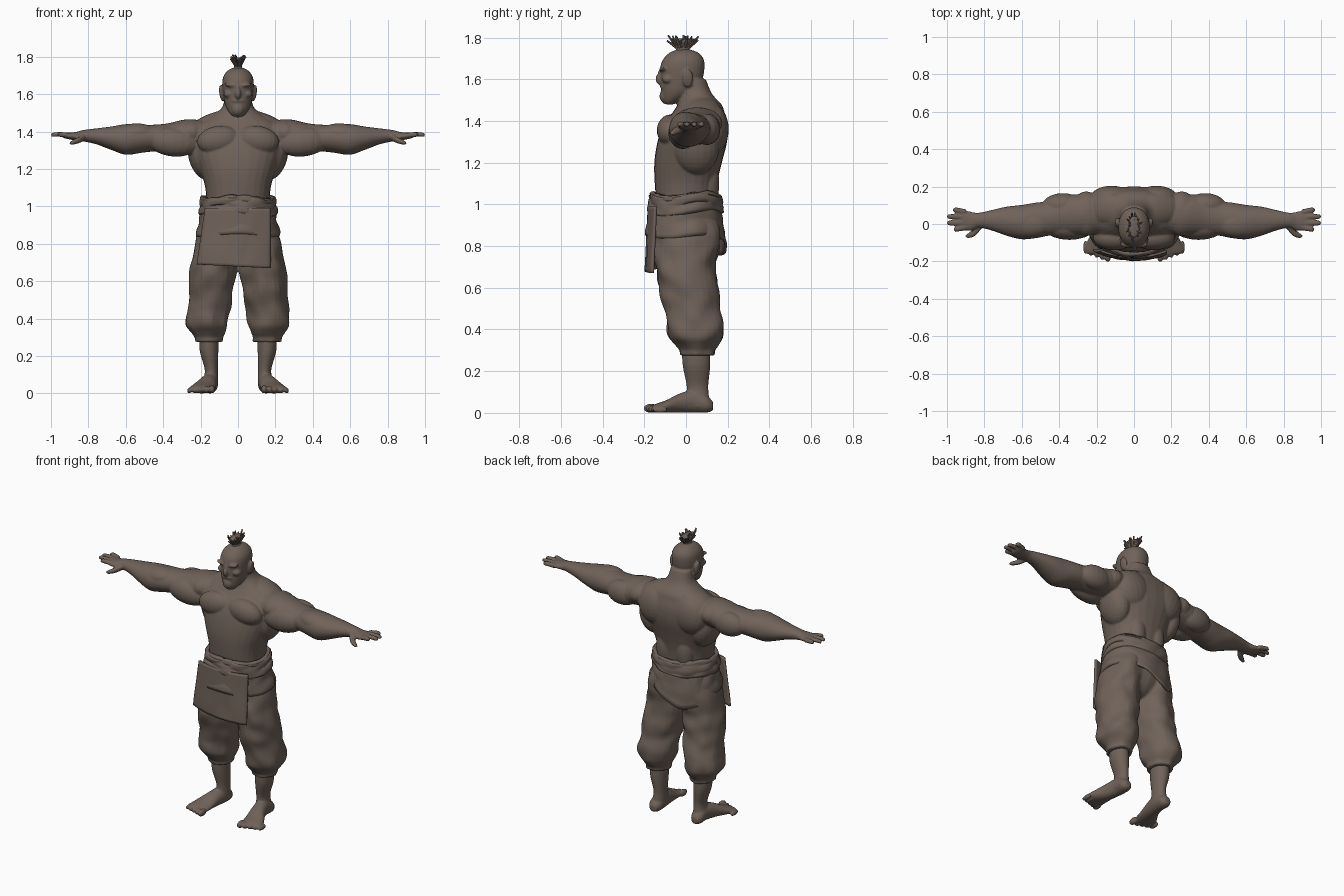
import bpy
import bmesh
import random
from math import sin, cos, pi, tau, copysign
from mathutils import Matrix, Vector, noise

random.seed(4)
cube = bpy.data.objects.get("Cube")
if cube:
    bpy.data.objects.remove(cube, do_unlink=True)

clay = bpy.data.materials.new("warm_brown_clay")
clay.use_nodes = True
clay_colour = (0.16, 0.122, 0.1, 1)
clay.diffuse_color = clay_colour
clay.node_tree.nodes["Principled BSDF"].inputs["Base Color"].default_value = clay_colour

SIDES = 28
SIDE_SIGNS = (1, -1)


def catmull(a, b, c, d, t):
    """Smooth interpolation between stations b and c."""
    return [q + 0.5 * t * (r - p + t * (2 * p - 5 * q + 4 * r - s + t * (3 * (q - r) + s - p)))
            for p, q, r, s in zip(a, b, c, d)]


def loft(bm, axis, stations, side=1, power=1.0, folds=0.0, steps=4):
    """Skin ellipses (position, centre u, centre v, radius u, radius v) along an axis."""
    last = len(stations) - 1
    smooth = []
    for i in range(last):
        near = [stations[max(0, min(last, i + k))] for k in (-1, 0, 1, 2)]
        smooth += [catmull(*near, j / steps) for j in range(steps)]
    smooth.append(stations[last])
    rings = []
    for place, cu, cv, ru, rv in smooth:
        ring = []
        for k in range(SIDES):
            c, s = cos(tau * k / SIDES), sin(tau * k / SIDES)
            u = ru * copysign(abs(c) ** power, c)
            v = rv * copysign(abs(s) ** power, s)
            if folds:
                swell = 1 + folds * noise.noise(Vector((c * 1.5, s * 1.5 + side, place * 11)))
                u, v = u * swell, v * swell
            u, v = cu + u, cv + v
            point = {"x": (place, u, v), "y": (u, place, v), "z": (u, v, place)}[axis]
            ring.append(bm.verts.new((point[0] * side, point[1], point[2])))
        rings.append(ring)
    faces = [bm.faces.new(rings[0]), bm.faces.new(rings[-1])]
    for low, high in zip(rings, rings[1:]):
        for k in range(SIDES):
            n = (k + 1) % SIDES
            faces.append(bm.faces.new((low[k], low[n], high[n], high[k])))
    bmesh.ops.recalc_face_normals(bm, faces=faces)


def blob(bm, centre, radii, turn=0.0, side=1):
    """Ellipsoid muscle or feature, turned about the y axis."""
    x, y, z = centre
    place = Matrix.Translation((x * side, y, z)) @ Matrix.Rotation(turn * side, 4, "Y")
    bmesh.ops.create_uvsphere(bm, u_segments=20, v_segments=14, radius=1,
                              matrix=place @ Matrix.Diagonal((*radii, 1)))


def finish(name, bm, voxel=None, thickness=None, angle=0.9):
    mesh = bpy.data.meshes.new(name)
    bm.to_mesh(mesh)
    bm.free()
    obj = bpy.data.objects.new(name, mesh)
    bpy.context.collection.objects.link(obj)
    mesh.materials.append(clay)
    if voxel:
        remesh = obj.modifiers.new("fuse", "REMESH")
        remesh.mode = "VOXEL"
        remesh.voxel_size = voxel
        remesh.use_smooth_shade = True
        relax = obj.modifiers.new("relax", "SMOOTH")
        relax.iterations = 2
    if thickness:
        solid = obj.modifiers.new("cloth", "SOLIDIFY")
        solid.thickness = thickness
        solid.offset = 0
    bpy.ops.object.select_all(action="DESELECT")
    obj.select_set(True)
    bpy.context.view_layer.objects.active = obj
    bpy.ops.object.shade_smooth_by_angle(angle=angle)
    return obj


# Torso, chest and back muscles
body = bmesh.new()
loft(body, "z", [(0.98, 0, 0, .165, .14), (1.1, 0, 0, .175, .15), (1.2, 0, .01, .205, .162),
                 (1.3, 0, .03, .24, .167), (1.38, 0, .045, .25, .155), (1.44, 0, .06, .22, .125),
                 (1.48, 0, .065, .15, .105), (1.53, 0, .05, .085, .075),
                 (1.6, 0, .03, .07, .065)], power=0.88)
for side in SIDE_SIGNS:
    blob(body, (.105, -.075, 1.355), (.115, .065, .075), .15, side)
    blob(body, (.12, .13, 1.36), (.12, .075, .12), .3, side)
    blob(body, (.19, .05, 1.27), (.075, .11, .13), .25, side)
    blob(body, (.13, .08, 1.45), (.14, .085, .05), .35, side)
    blob(body, (.07, .1, 1.1), (.06, .06, .13), 0, side)

# Arms with shoulder, upper arm and forearm muscles
ARM = [(.18, .05, 1.38, .1, .08), (.28, .05, 1.38, .11, .085), (.37, .045, 1.365, .105, .08),
       (.45, .03, 1.365, .092, .072), (.52, .02, 1.362, .095, .076), (.6, .01, 1.358, .092, .082),
       (.68, .015, 1.365, .078, .062), (.76, .02, 1.375, .055, .042), (.83, .02, 1.378, .04, .03),
       (.87, .015, 1.375, .05, .022), (.92, .02, 1.378, .056, .016), (.935, .02, 1.378, .05, .01)]
for side in SIDE_SIGNS:
    loft(body, "x", ARM, side)
    blob(body, (.255, .055, 1.39), (.09, .12, .075), .25, side)
    blob(body, (.345, -.015, 1.345), (.14, .07, .078), -.1, side)
    blob(body, (.38, .1, 1.36), (.11, .065, .075), 0, side)
    blob(body, (.56, .0, 1.385), (.12, .075, .058), .1, side)

    # Fingers and thumb
    for y, tip in ((.075, .97), (.04, 1.0), (.005, 1.0), (-.028, .965)):
        root = .02 + (y - .02) * .8
        loft(body, "x", [(.9, root, 1.379, .015, .014), (.95, y, 1.385, .014, .013),
                         (tip - .01, y, 1.383, .012, .011), (tip, y, 1.382, .006, .005)], side)
    loft(body, "x", [(.82, -.01, 1.37, .02, .018), (.85, -.042, 1.355, .022, .017),
                     (.885, -.062, 1.342, .014, .012), (.9, -.064, 1.338, .006, .005)], side)

# Head, brow, nose, mouth, beard and ears
loft(body, "z", [(1.48, 0, -.08, .026, .022), (1.5, 0, -.068, .046, .044),
                 (1.54, 0, -.04, .068, .078), (1.6, 0, -.022, .08, .1),
                 (1.66, 0, -.017, .084, .106), (1.7, 0, -.012, .076, .095),
                 (1.73, 0, -.01, .05, .065), (1.745, 0, -.01, .015, .02)], power=0.92)
blob(body, (0, -.126, 1.602), (.016, .02, .028))
blob(body, (0, -.118, 1.625), (.01, .018, .03))
blob(body, (0, -.108, 1.565), (.038, .017, .01))
blob(body, (0, -.095, 1.52), (.036, .032, .038))
for side in SIDE_SIGNS:
    blob(body, (.036, -.108, 1.648), (.038, .02, .011), -.15, side)
    blob(body, (.048, -.085, 1.6), (.03, .03, .022), 0, side)
    blob(body, (.087, .008, 1.605), (.013, .026, .044), .15, side)
finish("body", body, voxel=0.006)

# Bare shins, feet and toes
feet = bmesh.new()
for side in SIDE_SIGNS:
    loft(feet, "z", [(.34, .155, .045, .05, .065), (.23, .155, .05, .05, .066),
                     (.13, .143, .055, .035, .052), (.07, .146, .055, .04, .056),
                     (.03, .15, .055, .04, .056)], side)
    loft(feet, "y", [(.13, .15, .032, .02, .02), (.1, .15, .042, .04, .041),
                     (.04, .15, .055, .043, .054), (-.03, .165, .047, .05, .046),
                     (-.09, .185, .032, .064, .031), (-.14, .195, .023, .068, .022),
                     (-.16, .195, .02, .06, .015)], side)
    for toe in range(5):
        size = .022 - toe * .0018
        blob(feet, (.14 + toe * .03, -.168 + toe * .011, size), (size * .8, .036, size), 0, side)
finish("feet", feet, voxel=0.006)

# Baggy trousers gathered below the knee
trousers = bmesh.new()
for side in SIDE_SIGNS:
    loft(trousers, "z", [(.99, .09, 0, .1, .14), (.85, .105, .01, .11, .155),
                         (.7, .128, 0, .12, .145), (.55, .145, .02, .122, .137),
                         (.45, .157, .04, .116, .132), (.37, .166, .045, .114, .13),
                         (.325, .158, .05, .092, .104), (.3, .156, .052, .078, .085),
                         (.275, .156, .052, .076, .082)], side, folds=0.13, steps=8)
blob(trousers, (0, .01, .86), (.19, .15, .16))
finish("trousers", trousers, voxel=0.008)


def wrap(name, top, bottom, radii, flare, ripple, thickness, rows=8, around=72):
    """Closed band of cloth; bottom is a function of the angle around the waist."""
    bm = bmesh.new()
    grid = []
    for j in range(rows + 1):
        t = j / rows
        row = []
        for k in range(around):
            a = tau * k / around
            grow = flare * t + ripple * noise.noise(Vector((cos(a) * 2, sin(a) * 2, t * 3)))
            z = top + .008 * sin(3 * a) + (bottom(a) - top) * t
            row.append(bm.verts.new(((radii[0] + grow) * cos(a), (radii[1] + grow) * sin(a), z)))
        grid.append(row)
    for low, high in zip(grid, grid[1:]):
        for k in range(around):
            n = (k + 1) % around
            bm.faces.new((high[k], high[n], low[n], low[k]))
    finish(name, bm, thickness=thickness)


# Hip wrap hanging to a point at the back, and the rolled sash over it
wrap("hip_wrap", .99, lambda a: .845 - .09 * max(0, cos(a - .68 * pi)) ** 4,
     (.19, .162), .028, .012, .012)
wrap("sash", 1.04, lambda a: .96 + .01 * sin(2 * a), (.183, .158), .008, .014, .034)
wrap("sash_fold", 1.05, lambda a: 1.015 + .01 * cos(a), (.188, .16), -.002, .014, .024, rows=3)

# Front apron panel
apron = bmesh.new()
bmesh.ops.create_grid(apron, x_segments=24, y_segments=20, size=1)
for vert in apron.verts:
    s, t = vert.co.x, (1 - vert.co.y) / 2
    x = s * (.175 + .022 * t) - .022 * t
    z = .99 - t * (.31 + .01 * s)
    ripple = .008 * noise.noise(Vector((s * 3, 0, t * 2))) * t
    vert.co = (x, -.178 - .014 * t + 1.1 * x * x + ripple, z)
finish("apron", apron, thickness=0.012)

# Tied topknot with a crest of loose strands
hair = bmesh.new()
loft(hair, "z", [(1.73, 0, -.015, .03, .042), (1.745, 0, -.015, .022, .032),
                 (1.76, 0, -.015, .02, .034), (1.785, 0, -.015, .03, .058),
                 (1.795, 0, -.015, .02, .045)])
for strand in range(46):
    a = random.uniform(0, tau)
    reach = random.uniform(.2, 1) ** .5
    root = Vector((.014 * cos(a), -.015 + .03 * sin(a), 1.752))
    tip = Vector((.045 * reach * cos(a), -.015 + .078 * reach * sin(a),
                  random.uniform(1.785, 1.812)))
    lean = (tip - root).to_track_quat("Z", "Y").to_matrix().to_4x4()
    bmesh.ops.create_cone(hair, cap_ends=True, segments=6, radius1=.007, radius2=.004,
                          depth=(tip - root).length,
                          matrix=Matrix.Translation((root + tip) / 2) @ lean)
finish("topknot", hair, angle=0.6)
